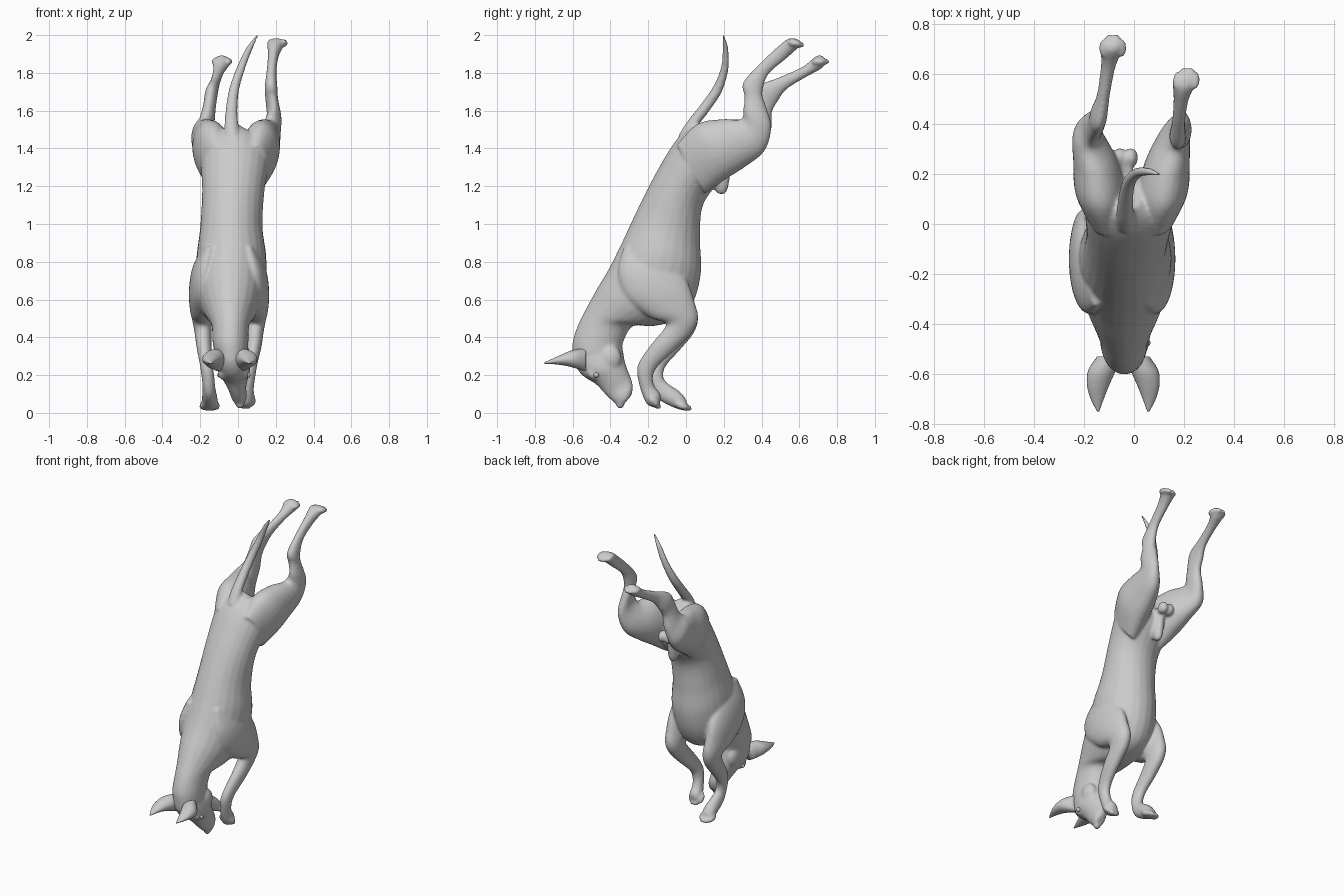
import bpy, bmesh, math
from mathutils import Vector

SEG = 24
parts = []


def spline(a, b, c, d, t):
    return tuple(0.5 * (2*q + (r-p)*t + (2*p-5*q+4*r-s)*t*t + (3*q-p-3*r+s)*t**3)
                 for p, q, r, s in zip(a, b, c, d))


def finish(name, bm, join):
    bmesh.ops.recalc_face_normals(bm, faces=bm.faces[:])
    me = bpy.data.meshes.new(name)
    bm.to_mesh(me)
    bm.free()
    for p in me.polygons:
        p.use_smooth = True
    ob = bpy.data.objects.new(name, me)
    bpy.context.collection.objects.link(ob)
    if join:
        parts.append(ob)
    return ob


def loft(name, st, join=True, steps=5):
    """Station: x, half width, then the two edge points (y, z) seen from the side."""
    pts = [st[0]] + st + [st[-1]]
    full = [spline(*pts[i:i+4], k / steps) for i in range(len(st)-1) for k in range(steps)]
    full.append(st[-1])
    bm = bmesh.new()
    rings = []
    for x, w, y1, z1, y2, z2 in full:
        c = Vector((x, (y1+y2)/2, (z1+z2)/2))
        h = Vector((0, (y1-y2)/2, (z1-z2)/2))
        rings.append([bm.verts.new(c + h*math.cos(a) + Vector((w*math.sin(a), 0, 0)))
                      for a in (2*math.pi*i/SEG for i in range(SEG))])
    for r, s in zip(rings, rings[1:]):
        for i in range(SEG):
            j = (i+1) % SEG
            bm.faces.new((r[i], r[j], s[j], s[i]))
    bm.faces.new(rings[0])
    bm.faces.new(rings[-1][::-1])
    return finish(name, bm, join)


def ball(name, loc, size, direction=(0, 0, 1), join=True):
    bm = bmesh.new()
    bmesh.ops.create_uvsphere(bm, u_segments=16, v_segments=10, radius=1)
    q = Vector(direction).to_track_quat('Z', 'X')
    for v in bm.verts:
        v.co = q @ Vector((v.co.x*size[0], v.co.y*size[1], v.co.z*size[2])) + Vector(loc)
    return finish(name, bm, join)


def toes(name, x, y, z, d):
    # four toes, the middle pair reaching further
    dv = Vector(d).normalized()
    for i, (ox, f) in enumerate(((-.036, -.012), (-.013, .008), (.013, .008), (.036, -.012))):
        p = Vector((x+ox, y, z)) + dv*f
        ball(f"{name}_{i}", p, (.019, .019, .038), d)


# torso, from rump down to neck
loft("torso", [
    (-.02, .05, .06, 1.535, .17, 1.42),
    (-.015, .15, -.005, 1.49, .20, 1.33),
    (-.015, .18, -.07, 1.42, .19, 1.25),
    (-.025, .165, -.17, 1.25, .09, 1.10),
    (-.035, .165, -.27, 1.05, .075, .92),
    (-.035, .185, -.34, .90, .08, .75),
    (-.04, .185, -.41, .76, .045, .60),
    (-.04, .165, -.47, .66, -.03, .50),
    (-.04, .125, -.53, .55, -.17, .46),
    (-.04, .10, -.57, .47, -.28, .46),
    (-.04, .095, -.60, .38, -.33, .38),
    (-.035, .09, -.60, .31, -.34, .33)])

# head and muzzle
loft("head", [
    (-.04, .08, -.60, .36, -.35, .41),
    (-.035, .09, -.595, .27, -.335, .34),
    (-.025, .09, -.55, .20, -.325, .28),
    (-.015, .07, -.475, .15, -.31, .23),
    (-.005, .048, -.42, .09, -.29, .18),
    (.005, .042, -.375, .05, -.28, .135),
    (.01, .028, -.345, .03, -.29, .09)])
ball("nose", (.01, -.348, .042), (.022, .022, .02))
for s in (-1, 1):
    ball("brow", (-.025 + s*.055, -.495, .205), (.025, .025, .035), (0, .6, -.7))
    ball("cheek", (-.025 + s*.055, -.40, .29), (.04, .06, .07))

# tail
loft("tail", [
    (-.03, .045, -.04, 1.47, .06, 1.44),
    (-.035, .037, .005, 1.54, .06, 1.51),
    (-.033, .031, .075, 1.63, .125, 1.60),
    (-.02, .027, .145, 1.73, .19, 1.70),
    (.015, .024, .185, 1.83, .225, 1.82),
    (.06, .019, .194, 1.93, .224, 1.93),
    (.105, .008, .192, 2.003, .203, 2.003)])

# hind legs: shared thigh, then each lower leg in its own pose
def thigh(cx, s):
    return [(cx + s*.09, .07, -.05, 1.42, .10, 1.16),
            (cx + s*.115, .10, .06, 1.53, .20, 1.23),
            (cx + s*.135, .088, .19, 1.555, .31, 1.30),
            (cx + s*.165, .06, .29, 1.555, .415, 1.385)]

loft("hind_leg_right", thigh(0, 1) + [
    (.19, .04, .303, 1.61, .452, 1.51),
    (.18, .034, .308, 1.68, .425, 1.62),
    (.175, .034, .30, 1.745, .405, 1.69),
    (.178, .026, .375, 1.835, .435, 1.79),
    (.188, .03, .47, 1.925, .525, 1.87),
    (.20, .045, .54, 1.98, .58, 1.92),
    (.207, .04, .59, 1.98, .60, 1.94)])
toes("hind_toe_right", .21, .585, 1.955, (.1, 1, -.25))
loft("hind_leg_left", thigh(-.02, -1) + [
    (-.165, .042, .325, 1.59, .452, 1.50),
    (-.15, .034, .355, 1.67, .455, 1.59),
    (-.14, .034, .39, 1.735, .49, 1.655),
    (-.122, .026, .50, 1.78, .535, 1.715),
    (-.103, .03, .62, 1.835, .64, 1.78),
    (-.088, .045, .69, 1.89, .705, 1.815),
    (-.085, .04, .725, 1.89, .73, 1.835)])
toes("hind_toe_left", -.085, .715, 1.86, (0, 1, 0))

# forelegs: shared shoulder and elbow, then each wrist and paw
def shoulder(cx, s):
    return [(cx + s*.10, .03, -.33, .88, -.14, .90),
            (cx + s*.13, .06, -.36, .74, -.06, .80),
            (cx + s*.145, .065, -.32, .61, .01, .69),
            (cx + s*.145, .06, -.20, .51, .045, .59),
            (cx + s*.14, .052, -.11, .475, .065, .50)]

loft("foreleg_right", shoulder(-.045, 1) + [
    (.09, .046, -.12, .44, .03, .42),
    (.085, .04, -.175, .375, -.06, .33),
    (.07, .034, -.24, .285, -.15, .245),
    (.06, .034, -.26, .22, -.175, .19),
    (.05, .034, -.24, .12, -.165, .14),
    (.045, .042, -.21, .05, -.135, .10),
    (.04, .038, -.18, .03, -.135, .06)])
toes("fore_toe_right", .04, -.165, .055, (0, .5, -.6))
loft("foreleg_left", shoulder(-.05, -1) + [
    (-.185, .046, -.10, .44, .04, .42),
    (-.18, .04, -.145, .365, -.03, .335),
    (-.17, .034, -.195, .28, -.105, .25),
    (-.16, .034, -.20, .20, -.12, .195),
    (-.153, .034, -.165, .09, -.10, .16),
    (-.15, .042, -.07, .03, -.03, .11),
    (-.15, .038, -.01, .012, .005, .065)])
toes("fore_toe_left", -.15, -.01, .033, (0, 1, -.35))

# underbelly details
loft("belly_sheath", [
    (-.035, .03, .17, 1.36, .25, 1.38),
    (-.035, .034, .13, 1.25, .235, 1.27),
    (-.035, .028, .15, 1.18, .225, 1.20),
    (-.035, .012, .18, 1.155, .21, 1.16)])
for s in (-1, 1):
    ball("groin_lobe", (-.035 + s*.022, .265, 1.35), (.03, .04, .04))

# fuse all parts into one smooth skin
bpy.ops.object.select_all(action='DESELECT')
for ob in parts:
    ob.select_set(True)
body = parts[0]
bpy.context.view_layer.objects.active = body
bpy.ops.object.join()
body.name = "dog_body"
rm = body.modifiers.new("fuse", 'REMESH')
rm.mode = 'VOXEL'
rm.voxel_size = .0085
rm.use_smooth_shade = True
sm = body.modifiers.new("soften", 'SMOOTH')
sm.factor = .5
sm.iterations = 7

# ears and eyes
for side, s in (("left", -1), ("right", 1)):
    cx = -.043
    loft("ear_" + side, [
        (cx + s*.06, .045, -.53, .34, -.53, .22),
        (cx + s*.085, .055, -.59, .335, -.58, .235),
        (cx + s*.10, .045, -.645, .315, -.64, .25),
        (cx + s*.104, .026, -.70, .29, -.70, .258),
        (cx + s*.10, .004, -.75, .268, -.75, .26)], join=False)
    ball("eye_" + side, (-.022 + s*.074, -.475, .20), (.014, .014, .014), join=False)
